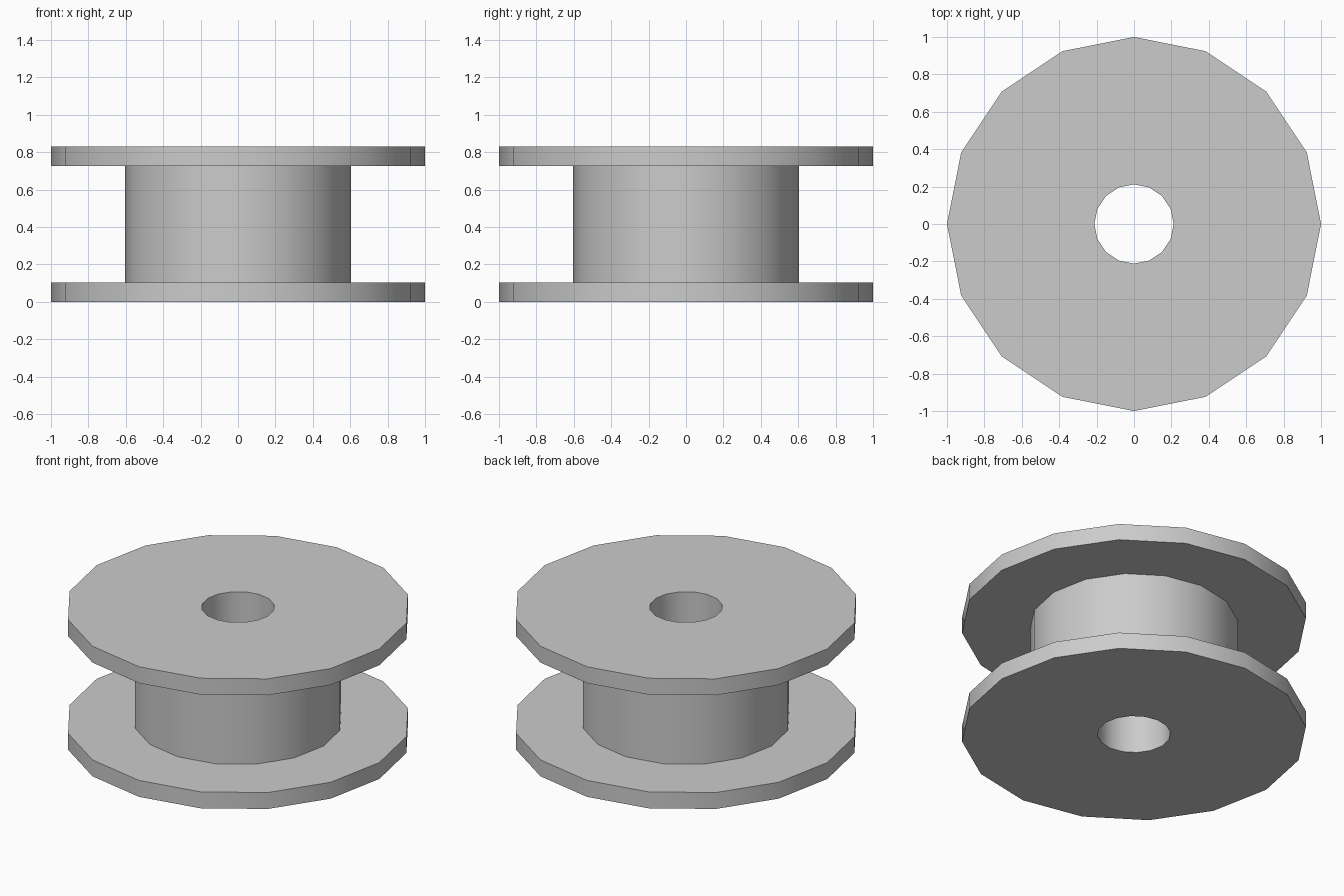
import bpy, bmesh, math

if "Cube" in bpy.data.objects:
    bpy.data.objects.remove(bpy.data.objects["Cube"])

SIDES = 16
R_FLANGE, R_HUB, R_BORE = 1.0, 0.605, 0.212
HEIGHT, FLANGE = 0.832, 0.105

# Closed half-section of the spool as (radius, height)
profile = [
    (R_BORE, 0), (R_FLANGE, 0), (R_FLANGE, FLANGE), (R_HUB, FLANGE),
    (R_HUB, HEIGHT - FLANGE), (R_FLANGE, HEIGHT - FLANGE),
    (R_FLANGE, HEIGHT), (R_BORE, HEIGHT),
]


def lathe(name, section, sides):
    bm = bmesh.new()
    rings = []
    for i in range(sides):
        a = math.tau * i / sides
        rings.append([bm.verts.new((r * math.cos(a), r * math.sin(a), z))
                      for r, z in section])
    n = len(section)
    for i in range(sides):
        a, b = rings[i], rings[(i + 1) % sides]
        for j in range(n):
            k = (j + 1) % n
            bm.faces.new((a[j], b[j], b[k], a[k]))
    bmesh.ops.recalc_face_normals(bm, faces=bm.faces)
    mesh = bpy.data.meshes.new(name)
    bm.to_mesh(mesh)
    bm.free()
    obj = bpy.data.objects.new(name, mesh)
    bpy.context.collection.objects.link(obj)
    return obj


# Flanged spool with a through bore
spool = lathe("spool", profile, SIDES)
bpy.context.view_layer.objects.active = spool
spool.select_set(True)
bpy.ops.object.shade_smooth_by_angle(angle=math.radians(30))
